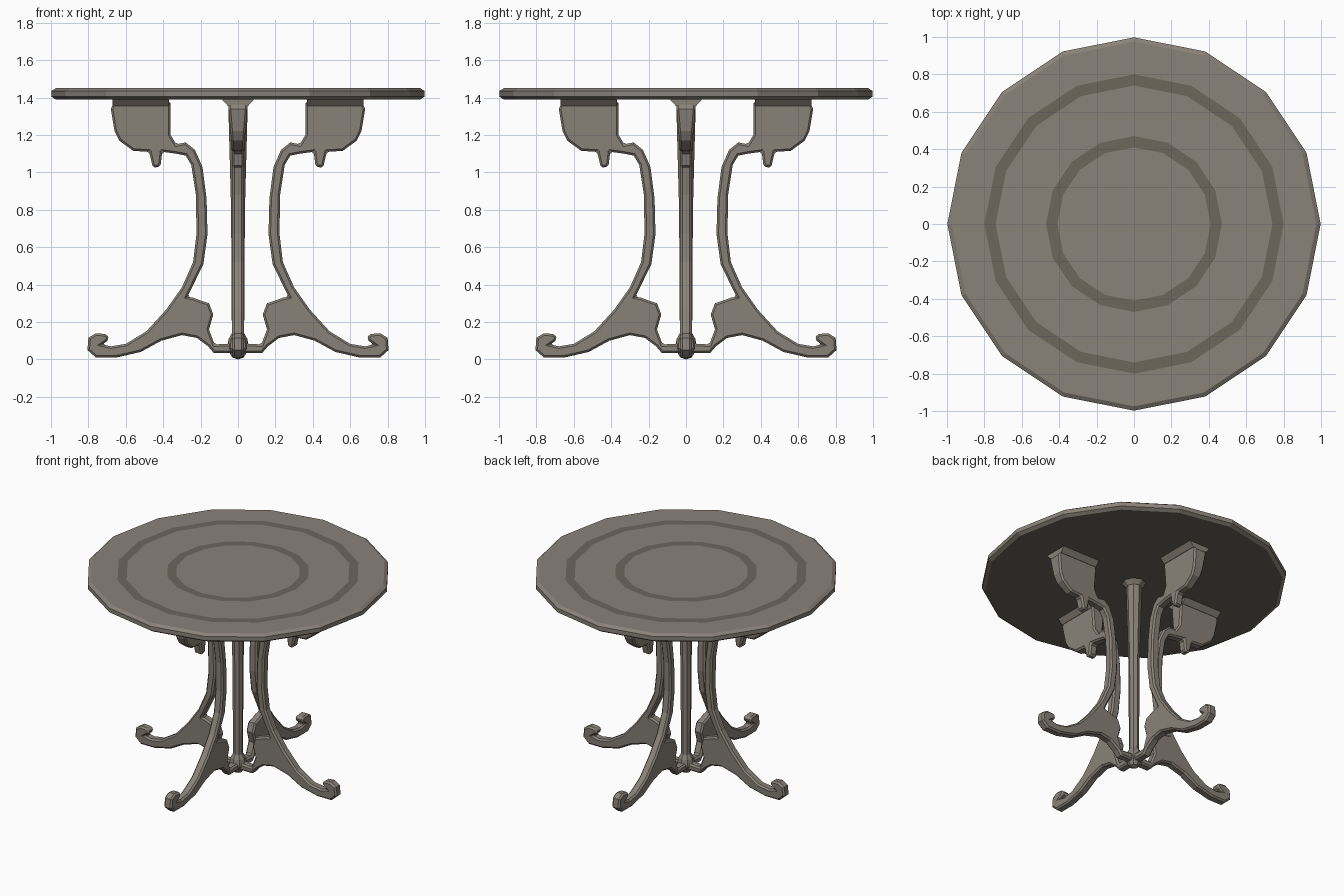
import bpy, bmesh, math
from mathutils import Matrix

if "Cube" in bpy.data.objects:
    bpy.data.objects.remove(bpy.data.objects["Cube"])


def material(name, rgb):
    m = bpy.data.materials.new(name)
    m.diffuse_color = (*rgb, 1)
    m.use_nodes = True
    m.node_tree.nodes["Principled BSDF"].inputs["Base Color"].default_value = m.diffuse_color
    return m


STONE = material("stone", (0.25, 0.225, 0.19))
DARK = material("dark_stone", (0.15, 0.135, 0.105))


def finish(name, bm, angle=0.0):
    bmesh.ops.recalc_face_normals(bm, faces=bm.faces)
    me = bpy.data.meshes.new(name)
    bm.to_mesh(me)
    bm.free()
    ob = bpy.data.objects.new(name, me)
    me.materials.append(STONE)
    me.materials.append(DARK)
    ob.rotation_euler.z = angle
    bpy.context.collection.objects.link(ob)
    return ob


def lathe(name, profile, sides, dark=()):
    """Revolve (radius, z) points; a zero radius closes the end."""
    bm = bmesh.new()
    rings = []
    for r, z in profile:
        n = sides if r > 0 else 1
        rings.append([bm.verts.new((r * math.cos(i * math.tau / sides),
                                    r * math.sin(i * math.tau / sides), z))
                      for i in range(n)])
    for k, (a, b) in enumerate(zip(rings, rings[1:])):
        for i in range(sides):
            quad = [a[i % len(a)], a[(i + 1) % len(a)],
                    b[(i + 1) % len(b)], b[i % len(b)]]
            f = bm.faces.new(list(dict.fromkeys(quad)))
            f.material_index = 1 if k in dark else 0
    return finish(name, bm)


# round top with two dark rings and a rounded rim
lathe("table_top", [(0, 1.45), (0.41, 1.45), (0.47, 1.45), (0.74, 1.45),
                    (0.80, 1.45), (0.975, 1.45), (0.998, 1.435),
                    (0.998, 1.405), (0.975, 1.39), (0, 1.39)], 16, dark=(1, 3, 8))

# tapered central post with capital and hub
lathe("central_post", [(0, 1.395), (0.085, 1.395), (0.052, 1.36), (0.045, 1.1),
                       (0.037, 0.8), (0.033, 0.14), (0.05, 0.11), (0.06, 0.06),
                       (0.03, 0.01), (0, 0)], 8)

# leg silhouette in the radial plane: bracket, stem, knee, foot, hub strut
LEG = [(0.36, 1.38), (0.36, 1.20), (0.33, 1.15), (0.28, 1.16), (0.23, 1.12),
       (0.19, 1.03), (0.168, 0.86), (0.163, 0.67), (0.185, 0.51), (0.27, 0.335),
       (0.24, 0.33), (0.20, 0.315), (0.155, 0.30), (0.132, 0.24), (0.155, 0.16),
       (0.125, 0.08), (0.03, 0.085), (0.03, 0.035), (0.13, 0.035), (0.16, 0.07),
       (0.22, 0.115), (0.30, 0.13), (0.41, 0.10), (0.52, 0.04), (0.65, 0.01),
       (0.76, 0.01), (0.805, 0.05), (0.80, 0.115), (0.76, 0.14), (0.70, 0.135),
       (0.69, 0.105), (0.725, 0.08), (0.68, 0.07), (0.60, 0.083), (0.49, 0.15),
       (0.385, 0.265), (0.30, 0.385), (0.24, 0.52), (0.222, 0.67), (0.225, 0.88),
       (0.25, 1.04), (0.28, 1.09), (0.33, 1.10), (0.405, 1.11), (0.415, 1.03),
       (0.455, 1.025), (0.475, 1.11), (0.56, 1.115), (0.635, 1.17), (0.66, 1.22),
       (0.68, 1.34), (0.66, 1.38)]


def leg(name, angle):
    bm = bmesh.new()
    sides = []
    for s in (-1, 1):
        sides.append([bm.verts.new((x, s * (0.031 + 0.022 * max(0, (z - 1.1) / 0.28)), z))
                      for x, z in LEG])
    a, b = sides
    bm.faces.new(a)
    bm.faces.new(b[::-1])
    n = len(LEG)
    for i in range(n):
        j = (i + 1) % n
        bm.faces.new([a[j], a[i], b[i], b[j]])
    ob = finish(name, bm, angle)
    bev = ob.modifiers.new("worn_edges", "BEVEL")
    bev.width = 0.011
    bev.segments = 1
    bev.limit_method = 'ANGLE'
    bev.angle_limit = math.radians(60)


def mount(name, angle):
    """Flared plate that joins a bracket to the underside of the top."""
    bm = bmesh.new()
    bmesh.ops.create_cube(bm, size=1, matrix=Matrix.Translation((0.52, 0, 1.375))
                          @ Matrix.Diagonal((0.30, 0.18, 0.04, 1)))
    for v in bm.verts:
        if v.co.z < 1.375:
            v.co.y *= 0.6
    finish(name, bm, angle)


for i, side in enumerate(("right", "back", "left", "front")):
    leg(side + "_leg", i * math.pi / 2)
    mount(side + "_mount", i * math.pi / 2)
